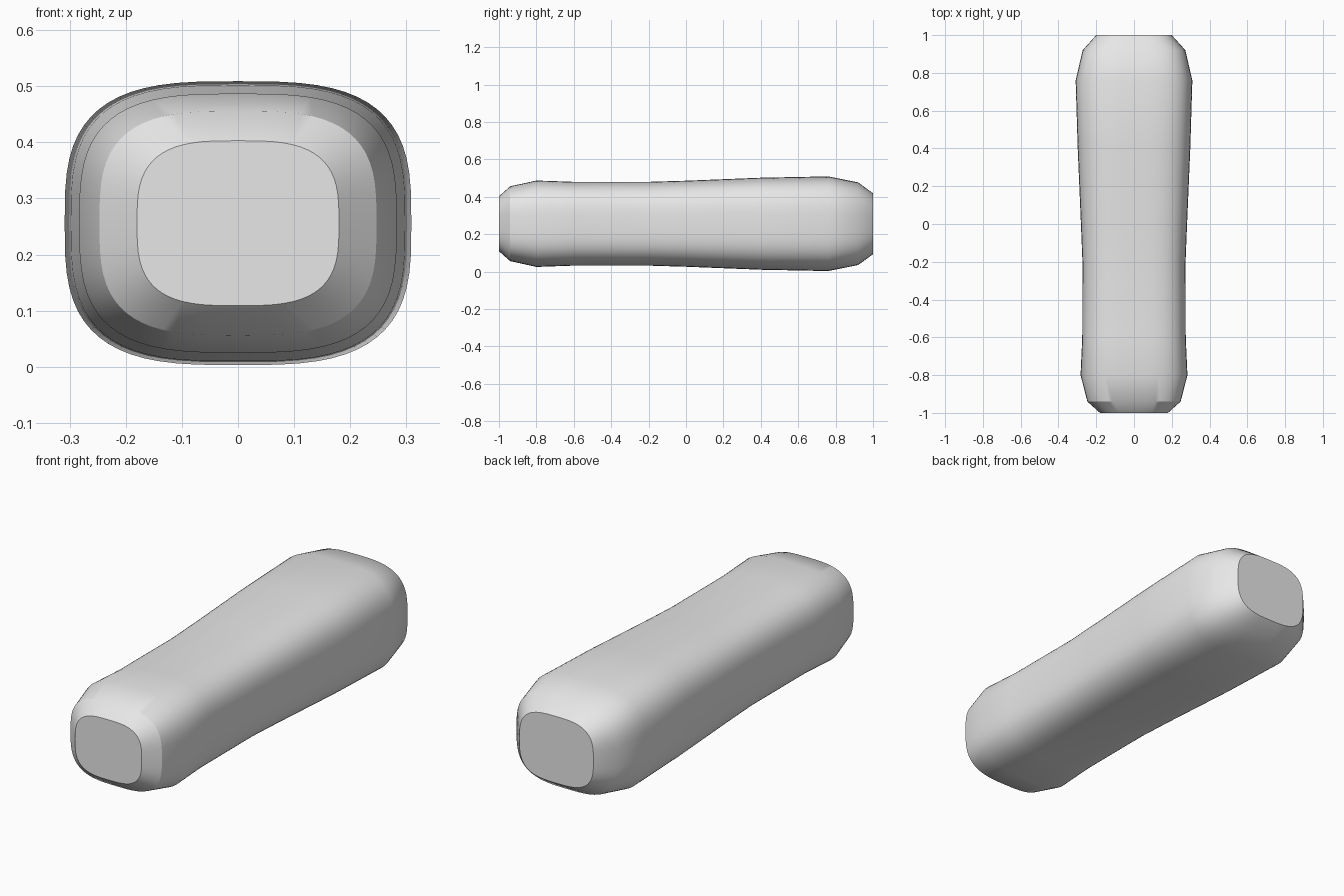
import bpy
import bmesh
import math

cube = bpy.data.objects.get("Cube")
if cube:
    bpy.data.objects.remove(cube, do_unlink=True)

# Plain grey finish
grey = bpy.data.materials.new("light_grey")
grey.use_nodes = True
grey.diffuse_color = (0.8, 0.8, 0.8, 1)
grey.node_tree.nodes["Principled BSDF"].inputs["Base Color"].default_value = (0.8, 0.8, 0.8, 1)

SIDES = 64
CENTRE_Z = 0.256
ROUNDNESS = 3.15  # superellipse exponent of the cross-section

# Sections along the grip: y, half width, half height
SECTIONS = [
    (-1.0, 0.18, 0.147),
    (-0.94, 0.247, 0.2),
    (-0.8, 0.283, 0.231),
    (-0.6, 0.274, 0.224),
    (-0.2, 0.273, 0.224),
    (0.0, 0.281, 0.23),
    (0.4, 0.298, 0.246),
    (0.76, 0.309, 0.253),
    (0.92, 0.272, 0.221),
    (1.0, 0.2, 0.163),
]


def rounded(value):
    return math.copysign(abs(value) ** (2 / ROUNDNESS), value)


def section_ring(bm, y, half_w, half_h):
    ring = []
    for i in range(SIDES):
        a = math.tau * i / SIDES
        ring.append(bm.verts.new((half_w * rounded(math.cos(a)), y,
                                  CENTRE_Z + half_h * rounded(math.sin(a)))))
    return ring


# Lofted handle with flat end caps
bm = bmesh.new()
rings = [section_ring(bm, *section) for section in SECTIONS]
for lower, upper in zip(rings, rings[1:]):
    for i in range(SIDES):
        j = (i + 1) % SIDES
        bm.faces.new((lower[i], lower[j], upper[j], upper[i]))
bm.faces.new(rings[0])
bm.faces.new(rings[-1])
bmesh.ops.recalc_face_normals(bm, faces=bm.faces[:])

mesh = bpy.data.meshes.new("handle_grip")
bm.to_mesh(mesh)
bm.free()
mesh.materials.append(grey)
handle = bpy.data.objects.new("handle_grip", mesh)
bpy.context.collection.objects.link(handle)

bpy.ops.object.select_all(action="DESELECT")
handle.select_set(True)
bpy.context.view_layer.objects.active = handle
bpy.ops.object.shade_smooth_by_angle(angle=math.radians(30))
